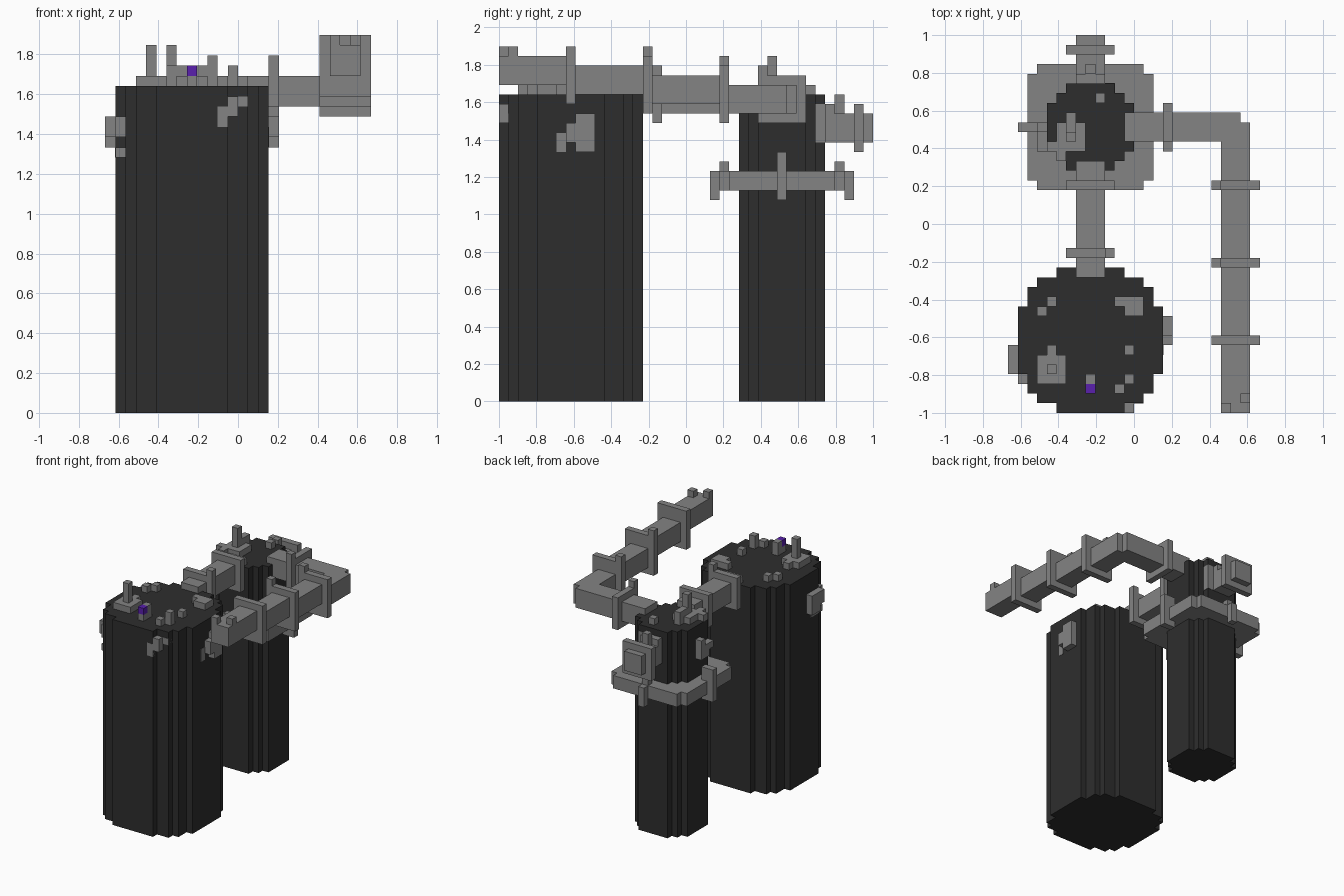
import bpy
import bmesh

if "Cube" in bpy.data.objects:
    bpy.data.objects.remove(bpy.data.objects["Cube"])

U = 2 / 39          # one block
OX, OY = 13, 19.5   # grid centre


def material(name, rgb):
    m = bpy.data.materials.new(name)
    m.use_nodes = True
    m.diffuse_color = (*rgb, 1)
    m.node_tree.nodes["Principled BSDF"].inputs["Base Color"].default_value = (*rgb, 1)
    return m


GREY = material("grey stone", (0.227, 0.227, 0.227))
DARK = material("dark stone", (0.027, 0.027, 0.027))
PURPLE = material("purple gem", (0.1, 0.014, 0.42))


def place(x, y, z):
    return ((x - OX) * U, (y - OY) * U, z * U)


def finish(name, bm, mat):
    bmesh.ops.recalc_face_normals(bm, faces=bm.faces)
    mesh = bpy.data.meshes.new(name)
    bm.to_mesh(mesh)
    bm.free()
    mesh.materials.append(mat)
    ob = bpy.data.objects.new(name, mesh)
    bpy.context.scene.collection.objects.link(ob)
    return ob


def prism(bm, outline, z0, z1):
    face = bm.faces.new([bm.verts.new(place(x, y, z0)) for x, y in outline])
    top = bmesh.ops.extrude_face_region(bm, geom=[face])["geom"]
    verts = [v for v in top if isinstance(v, bmesh.types.BMVert)]
    bmesh.ops.translate(bm, verts=verts, vec=(0, 0, (z1 - z0) * U))


def blocks(name, boxes, mat=GREY):
    """Each box is (x0, x1, y0, y1, z0, z1) in block units."""
    bm = bmesh.new()
    for x0, x1, y0, y1, z0, z1 in boxes:
        prism(bm, [(x0, y0), (x1, y0), (x1, y1), (x0, y1)], z0, z1)
    return finish(name, bm, mat)


def cell(x, y, z0, z1):
    return (x, x + 1, y, y + 1, z0, z1)


def stepped_disc(name, cx, cy, halves, z0, z1, mat):
    """Stepped round prism; halves lists half widths from the middle row outward."""
    n = len(halves) - 1
    right = []
    for row in range(-n, n + 1):
        w = halves[abs(row)] + 0.5
        for edge in (row - 0.5, row + 0.5):
            right.append((w, edge))
    # keep only the corners of the staircase
    right = [p for i, p in enumerate(right)
             if i in (0, len(right) - 1)
             or not (right[i - 1][0] == p[0] == right[i + 1][0])]
    right = list(dict.fromkeys(right))
    left = [(-x, y) for x, y in reversed(right)]
    bm = bmesh.new()
    prism(bm, [(cx + x, cy + y) for x, y in right + left], z0, z1)
    return finish(name, bm, mat)


# Towers and the ring around the small one
stepped_disc("large_tower", 8.5, 7.5, [7, 7, 7, 7, 6, 6, 5, 3], 0, 32, DARK)
stepped_disc("small_tower", 8.5, 29.5, [4, 4, 4, 3, 2], 0, 32, DARK)
stepped_disc("tower_ring", 8.5, 29.5, [6, 6, 6, 6, 6, 6, 5], 22, 24, GREY)
blocks("ring_lugs", [
    (1, 3, 29, 30, 21, 26), (14, 16, 29, 30, 21, 26),
    (8, 9, 22, 23, 21, 24), (8, 9, 23, 24, 22, 25),
    (8, 9, 36, 37, 21, 24), (8, 9, 35, 36, 22, 25)])

# Bridge joining the towers
blocks("bridge", [(7, 10, 14, 26, 30, 33)])
blocks("bridge_flanges", [
    (6, 11, 16, 17, 29, 34), cell(10, 16, 34, 35), (6, 11, 23, 24, 29, 34)])

# Side pipe: elbow, then segments climbing one block each toward the front
blocks("pipe_elbow", [
    (12, 24, 28, 31, 30, 33), (24, 25, 28, 30, 30, 33)])
blocks("pipe_segments", [
    (22, 25, 7.5 + 8 * i - (7.5 if i == 0 else 8), 7.5 + 8 * i, 33 - i, 36 - i)
    for i in range(3)] + [(22, 25, 23.5, 28, 30, 33)])
blocks("pipe_flanges", [
    (16, 17, 27, 32, 29, 34), cell(16, 27, 34, 35),
    (21, 26, 7, 8, 31, 37),
    (21, 26, 15, 16, 30, 36), cell(21, 15, 36, 37),
    (21, 26, 23, 24, 29, 35), cell(21, 23, 35, 36)])
blocks("pipe_end_nubs", [cell(22, 0, 36, 37), cell(24, 1, 36, 37)])

# Back spout
blocks("back_spout", [(7, 10, 33.5, 39, 27, 30)])
blocks("spout_flange", [(6, 11, 37, 38, 26, 31)])
blocks("spout_nubs", [cell(8, 35, 30, 32), (7, 10, 33.5, 35, 30, 31)])

# Rubble on the large tower roof
blocks("large_roof_rubble", [
    cell(3, 10, 32, 33), cell(4, 11, 32, 33),
    (11, 14, 11, 12, 32, 33), (12, 14, 10, 11, 32, 33),
    (3, 6, 3, 6, 32, 33), cell(4, 6, 32, 33), cell(4, 4, 33, 36),
    cell(8, 3, 32, 34), cell(12, 3, 32, 34),
    cell(11, 2, 32, 33), cell(12, 6, 32, 33)])
blocks("gem", [cell(8, 2, 33, 34)], PURPLE)
blocks("gem_base", [cell(8, 2, 32, 33)])

# Rubble on the small tower roof
blocks("small_roof_rubble", [
    (5, 8, 27, 30, 32, 33), cell(4, 27, 32, 33), cell(5, 26, 32, 33),
    cell(6, 30, 32, 34), cell(6, 29, 33, 34), cell(6, 28, 33, 36),
    cell(9, 32, 32, 33)])

# Patches on the tower walls, some flush with the surface
F = 0.05
blocks("right_wall_patch", [
    (15, 17, 8, 10, 27, 30), cell(16, 9, 26, 27), cell(16, 8, 26, 27),
    (15, 17, 7, 8, 27, 29), (15, 16 + F, 6, 7, 26, 28)])
blocks("left_wall_patch", [
    (0, 1, 4, 7, 27, 29), (0, 1, 5, 7, 26, 27),
    cell(1, 3, 27, 29), cell(1, 3, 25, 26), (1 - F, 2, 4, 6, 25, 26)])
blocks("front_wall_patch", [
    (11, 12, -F / 5, 1, 28, 30), cell(12, 0, 29, 31), (13, 14, 1 - F, 2, 30, 31)])
blocks("small_tower_patch", [
    (3, 4, 28, 30, 27, 29), cell(3, 29, 29, 30), cell(3, 27, 28, 29),
    (10, 11 + F, 33, 34 + F, 27, 31)])
